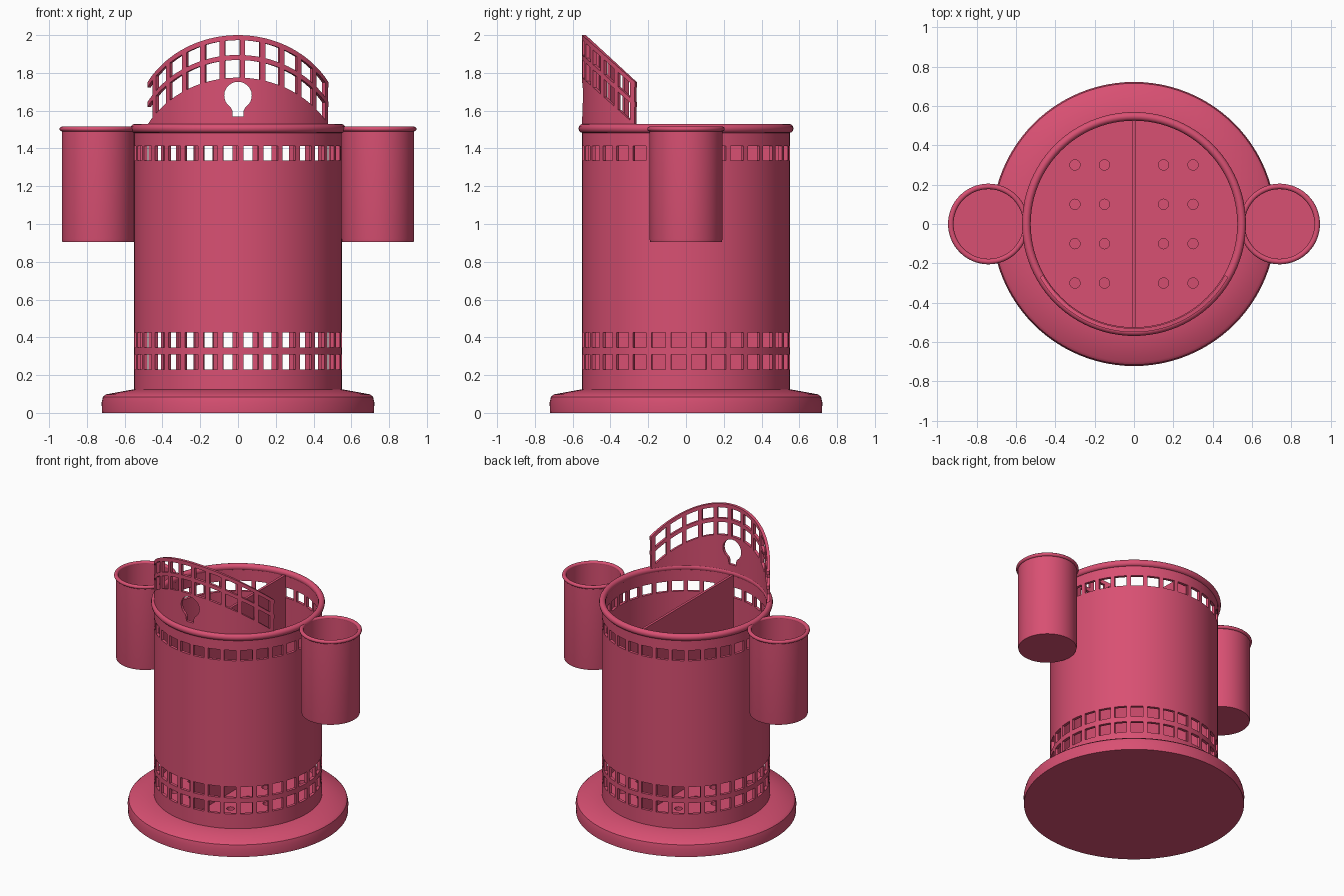
import bpy, bmesh, math

if "Cube" in bpy.data.objects:
    bpy.data.objects.remove(bpy.data.objects["Cube"])

pink = bpy.data.materials.new("pink")
pink.diffuse_color = (0.69, 0.08, 0.17, 1)
pink.use_nodes = True
pink.node_tree.nodes["Principled BSDF"].inputs["Base Color"].default_value = pink.diffuse_color
STEP, BAR = 11.25, 3.0          # lattice spacing and bar width in degrees
R, T = 0.55, 0.02               # wall radius and thickness


def make(name, bm):
    me = bpy.data.meshes.new(name)
    bm.to_mesh(me)
    bm.free()
    ob = bpy.data.objects.new(name, me)
    bpy.context.collection.objects.link(ob)
    me.materials.append(pink)
    return ob


def finish(ob):
    bpy.ops.object.select_all(action='DESELECT')
    bpy.context.view_layer.objects.active = ob
    ob.select_set(True)
    for m in list(ob.modifiers):
        bpy.ops.object.modifier_apply(modifier=m.name)
    bpy.ops.object.shade_smooth_by_angle(angle=math.radians(35))


def lathe(name, pts, x=0, n=96, closed=False):
    """Revolve (radius, z) points about a vertical axis at x."""
    bm = bmesh.new()
    vs = [bm.verts.new((r, 0, z)) for r, z in pts]
    for a, b in zip(vs, vs[1:] + (vs[:1] if closed else [])):
        if a is not b and not (a is vs[-1] and not closed):
            bm.edges.new((a, b))
    bmesh.ops.spin(bm, geom=bm.verts[:] + bm.edges[:], cent=(0, 0, 0), axis=(0, 0, 1),
                   angle=math.tau, steps=n, use_merge=True)
    bmesh.ops.remove_doubles(bm, verts=bm.verts, dist=1e-5)
    bmesh.ops.recalc_face_normals(bm, faces=bm.faces)
    bmesh.ops.translate(bm, verts=bm.verts, vec=(x, 0, 0))
    ob = make(name, bm)
    finish(ob)
    return ob


def ring(name, major, rx, rz, z, x=0, n=96):
    pts = [(major + rx * math.cos(k * math.tau / 12), z + rz * math.sin(k * math.tau / 12))
           for k in range(12)]
    return lathe(name, pts, x, n, True)


def columns(start, end, offset):
    """Angles between start and end, with each strip marked as bar or window."""
    cuts = {start, end}
    for k in range(-40, 41):
        c = offset + k * STEP
        for d in (-BAR / 2, BAR / 2, BAR / 2 + 2.75, BAR / 2 + 5.5):
            if start + 0.01 < c + d < end - 0.01:
                cuts.add(c + d)
    cuts = sorted(cuts)
    flags = []
    for a, b in zip(cuts, cuts[1:]):
        d = ((a + b) / 2 - offset + STEP / 2) % STEP - STEP / 2
        flags.append(abs(d) < BAR / 2)
    return cuts, flags


def lattice(name, cols, rows, open_rows, height, closed):
    """Curved sheet with window cells left out, thickened inward."""
    cuts, flags = cols
    n = len(flags) if closed else len(cuts)
    bm = bmesh.new()
    grid = []
    for a in cuts[:n]:
        p = math.radians(a)
        x, y = R * math.sin(p), -R * math.cos(p)
        grid.append([bm.verts.new((x, y, height(j, z, y))) for j, z in enumerate(rows)])
    for i, bar in enumerate(flags):
        g, h = grid[i], grid[(i + 1) % n]
        for j in range(len(rows) - 1):
            if bar or j not in open_rows:
                bm.faces.new((g[j], h[j], h[j + 1], g[j + 1]))
    ob = make(name, bm)
    m = ob.modifiers.new("thickness", 'SOLIDIFY')
    m.thickness, m.offset = T, -1
    return ob


def prism(name, outline, to3d, direction):
    bm = bmesh.new()
    f = bm.faces.new([bm.verts.new(to3d(u, v)) for u, v in outline])
    g = bmesh.ops.extrude_face_region(bm, geom=[f])
    bmesh.ops.translate(bm, verts=[v for v in g["geom"] if isinstance(v, bmesh.types.BMVert)],
                        vec=direction)
    bmesh.ops.recalc_face_normals(bm, faces=bm.faces)
    return make(name, bm)


def cut(ob, cutter):
    m = ob.modifiers.new("cut", 'BOOLEAN')
    m.operation, m.object, m.solver = 'DIFFERENCE', cutter, 'EXACT'
    finish(ob)
    bpy.data.objects.remove(cutter)


# Wide foot
lathe("base", [(0, 0), (0.72, 0), (0.722, 0.055), (0.715, 0.085), (0.70, 0.098),
               (0.55, 0.125), (0, 0.125)])

# Main wall with one upper and two lower rows of windows
wall = lattice("main_wall", columns(0, 360, 1.5),
               [0.11, 0.21, 0.23, 0.31, 0.346, 0.426, 0.447, 1.305, 1.337, 1.412, 1.447, 1.505],
               {2, 4, 8}, lambda j, z, y: z, True)
finish(wall)
ring("main_rim", 0.547, 0.022, 0.024, 1.506)

# Perforated floor
floor = lathe("floor", [(0, 0.125), (0.535, 0.125), (0.535, 0.17), (0, 0.17)])
bm = bmesh.new()
for x in (-0.3, -0.15, 0.15, 0.3):
    for y in (-0.3, -0.1, 0.1, 0.3):
        g = bmesh.ops.create_cone(bm, cap_ends=True, segments=20, radius1=0.026,
                                  radius2=0.026, depth=0.2)
        bmesh.ops.translate(bm, verts=g["verts"], vec=(x, y, 0.15))
cut(floor, make("hole_cutter", bm))

# Central divider
divider = prism("divider", [(-0.538, 0.14), (0.538, 0.14), (0.538, 1.5), (-0.538, 1.5)],
                lambda u, v: (-0.009, u, v), (0.018, 0, 0))
finish(divider)

# Raised front crest: curved sheet cut off along a slanting plane
crest = lattice("front_crest", columns(-60.6, 60.6, 2.5),
                [1.5, 1.775, 1.868, 1.895, 1.973, 2.0], {1, 3},
                lambda j, z, y: z if j == 0 else z - 0.89 * (y + R), False)
finish(crest)

# Bulb-shaped opening in the crest
bulb = [(-0.028, 1.57), (0.028, 1.57), (0.03, 1.60)]
for k in range(21):
    a = math.radians(-58 + k * 296 / 20)
    bulb.append((0.073 * math.cos(a), 1.68 + 0.073 * math.sin(a)))
bulb.append((-0.03, 1.60))
cut(crest, prism("bulb_cutter", bulb, lambda u, v: (u, -0.7, v), (0, 0.3, 0)))

# Side cups
for side, x in (("left", -0.74), ("right", 0.74)):
    lathe(side + "_cup", [(0, 0.905), (0.19, 0.905), (0.193, 0.92), (0.193, 1.505),
                          (0.178, 1.505), (0.178, 0.93), (0, 0.93)], x, 64)
    ring(side + "_cup_rim", 0.191, 0.014, 0.013, 1.503, x, 64)
